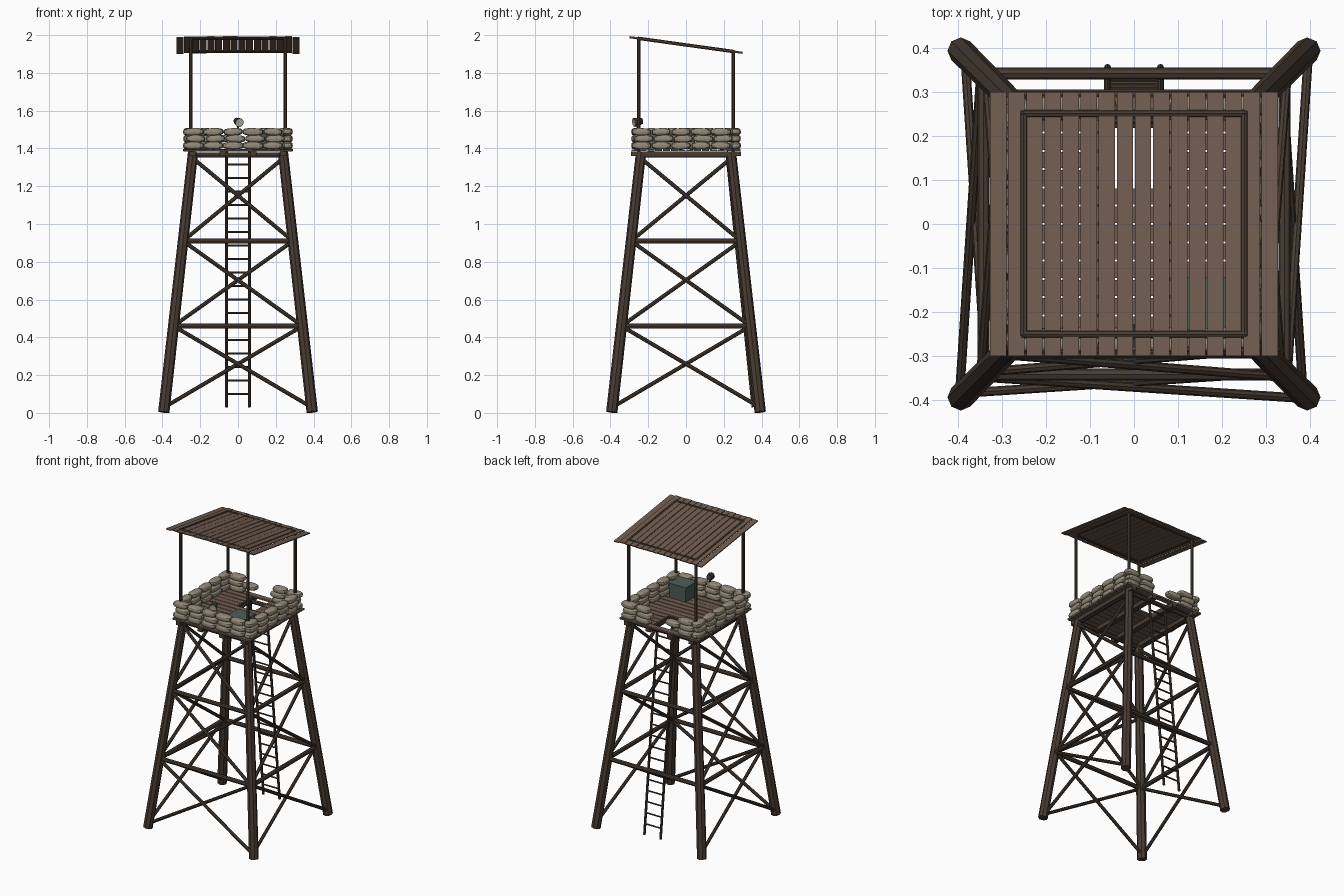
import bpy, math, random
from mathutils import Vector, Matrix

if "Cube" in bpy.data.objects:
    bpy.data.objects.remove(bpy.data.objects["Cube"])
random.seed(4)


def mat(name, c):
    m = bpy.data.materials.new(name)
    m.diffuse_color = (*c, 1)
    m.use_nodes = True
    m.node_tree.nodes["Principled BSDF"].inputs["Base Color"].default_value = m.diffuse_color
    return m


LOG = mat("dark_timber", (0.065, 0.045, 0.032))
PLANK = mat("plank_wood", (0.16, 0.105, 0.078))
SACK = mat("burlap", (0.30, 0.255, 0.19))
GREEN = mat("green_paint", (0.07, 0.11, 0.09))
METAL = mat("dark_metal", (0.035, 0.035, 0.035))
LENS = mat("lens", (0.55, 0.52, 0.42))


def finish(name, m):
    o = bpy.context.object
    o.name = name
    o.data.materials.append(m)
    return o


def log(name, a, b, r, m=LOG, r2=None, n=8):
    a, b = Vector(a), Vector(b)
    d = b - a
    bpy.ops.mesh.primitive_cone_add(vertices=n, radius1=r, radius2=r2 or r, depth=d.length,
                                    location=(a + b) / 2,
                                    rotation=d.to_track_quat('Z', 'Y').to_euler())
    return finish(name, m)


def box(name, loc, size, m=PLANK, rot=(0, 0, 0)):
    bpy.ops.mesh.primitive_cube_add(size=1, location=loc, rotation=rot)
    o = finish(name, m)
    o.scale = size
    return o


def leg_at(z):
    return 0.393 - 0.155 * z / 1.38


# Splayed corner legs
for sx in (-1, 1):
    for sy in (-1, 1):
        b, t = leg_at(0), leg_at(1.38)
        log("leg", (sx * b, sy * b, 0.004), (sx * t, sy * t, 1.38), 0.03, r2=0.027)

# Girts on all four sides, cross braces on all but the ladder side
levels = [0.03, 0.46, 0.91, 1.35]
for k in range(4):
    R = Matrix.Rotation(k * math.pi / 2, 3, 'Z')    # k=0 front, k=2 back
    for z in (0.46, 0.91, 1.365):
        p = leg_at(z)
        log("girt", R @ Vector((-p, -p, z)), R @ Vector((p, -p, z)), 0.014)
    if k == 2:
        continue
    for z0, z1 in zip(levels, levels[1:]):
        a, c = leg_at(z0), leg_at(z1)
        for s, off in ((-1, 0.006), (1, -0.006)):
            log("cross_brace", R @ Vector((s * a, -a + off, z0)),
                R @ Vector((-s * c, -c + off, z1)), 0.0105)

# Deck joists and floor boards, with the hatch left open above the ladder
for x in (-0.24, -0.08, 0.08, 0.24):
    box("joist", (x, 0, 1.372), (0.035, 0.58, 0.026), LOG)
n = 14
for i in range(n):
    y = -0.29 + (i + 0.5) * 0.58 / n
    z = 1.391 + random.uniform(-0.001, 0.001)
    if 0.08 < y < 0.24:
        for s in (-1, 1):
            box("deck_board", (s * 0.178, y, z), (0.226, 0.037, 0.01))
    else:
        box("deck_board", (0, y, z), (0.58 + random.uniform(-0.01, 0.006), 0.037, 0.01))

# Ladder leaning along the back face
lo, hi = Vector((0, 0.355, 0.03)), Vector((0, 0.215, 1.385))
for s in (-1, 1):
    log("ladder_rail", lo + Vector((s * 0.06, 0, 0)), hi + Vector((s * 0.06, 0, 0)), 0.008)
for i in range(18):
    p = lo.lerp(hi, (0.07 + i * 0.0715) / 1.355)
    log("ladder_rung", p - Vector((0.06, 0, 0)), p + Vector((0.06, 0, 0)), 0.0055, n=6)

# Sandbag shape shared by every bag: a pillow-like squared-off sphere
bpy.ops.mesh.primitive_uv_sphere_add(segments=12, ring_count=8, radius=1)
bag0 = finish("sandbag", SACK)
for v in bag0.data.vertices:
    v.co = Vector([math.copysign(abs(c) ** 0.65, c) for c in v.co])
bag_mesh = bag0.data
bpy.data.objects.remove(bag0)


def bag(p, ang, half):
    o = bpy.data.objects.new("sandbag", bag_mesh)
    bpy.context.collection.objects.link(o)
    o.location = p
    o.rotation_euler = (random.uniform(-.05, .05), random.uniform(-.04, .04),
                        ang + random.uniform(-.06, .06))
    o.scale = (half, 0.028, 0.0195)


# Three courses of sandbags round the deck, open at the hatch
for k in range(4):
    R = Matrix.Rotation(k * math.pi / 2, 3, 'Z')
    for c in range(3):
        for i in range(5):
            x = -0.236 + i * 0.105 + (0.012 if c % 2 else 0)
            if k == 2 and abs(x) < 0.08:
                continue
            p = R @ Vector((x, -0.262, 1.415 + c * 0.0365))
            bag(p, k * math.pi / 2, 0.053 + random.uniform(-0.003, 0.003))

# Roof posts
slope = math.atan2(-0.083, 0.6)


def roof_z(y):
    return 1.948 + math.tan(slope) * y


for sx in (-1, 1):
    for sy in (-1, 1):
        log("roof_post", (sx * 0.25, sy * 0.25, 1.38),
            (sx * 0.25, sy * 0.25, roof_z(sy * 0.25)), 0.01)
# Roof frame poles
for s in (-1, 1):
    log("roof_pole", (s * 0.25, -0.255, roof_z(-0.255)), (s * 0.25, 0.255, roof_z(0.255)), 0.009)
    log("roof_pole", (-0.255, s * 0.25, roof_z(s * 0.25)), (0.255, s * 0.25, roof_z(s * 0.25)), 0.009)
# Sloping roof boards
for i in range(16):
    x = -0.3075 + i * 0.041
    dz = -0.004 if i in (0, 15) else random.uniform(-0.0015, 0.0015)
    box("roof_board", (x, 0, 1.949 + dz), (0.0372, 0.604, 0.006), PLANK, (slope, 0, 0))

# Storage crate with lid
box("crate", (0.15, -0.18, 1.438), (0.12, 0.11, 0.085), GREEN)
box("crate_lid", (0.15, -0.18, 1.487), (0.128, 0.118, 0.014), GREEN)

# Searchlight on the front wall
c = Vector((0, -0.255, 1.541))
d = Vector((0.35, -1, -0.22)).normalized()
log("lamp_stand", (0, -0.255, 1.49), c, 0.006, METAL)
log("lamp_housing", c - d * 0.024, c + d * 0.022, 0.017, METAL, 0.024, 12)
log("lamp_lens", c + d * 0.02, c + d * 0.025, 0.021, LENS, n=12)
